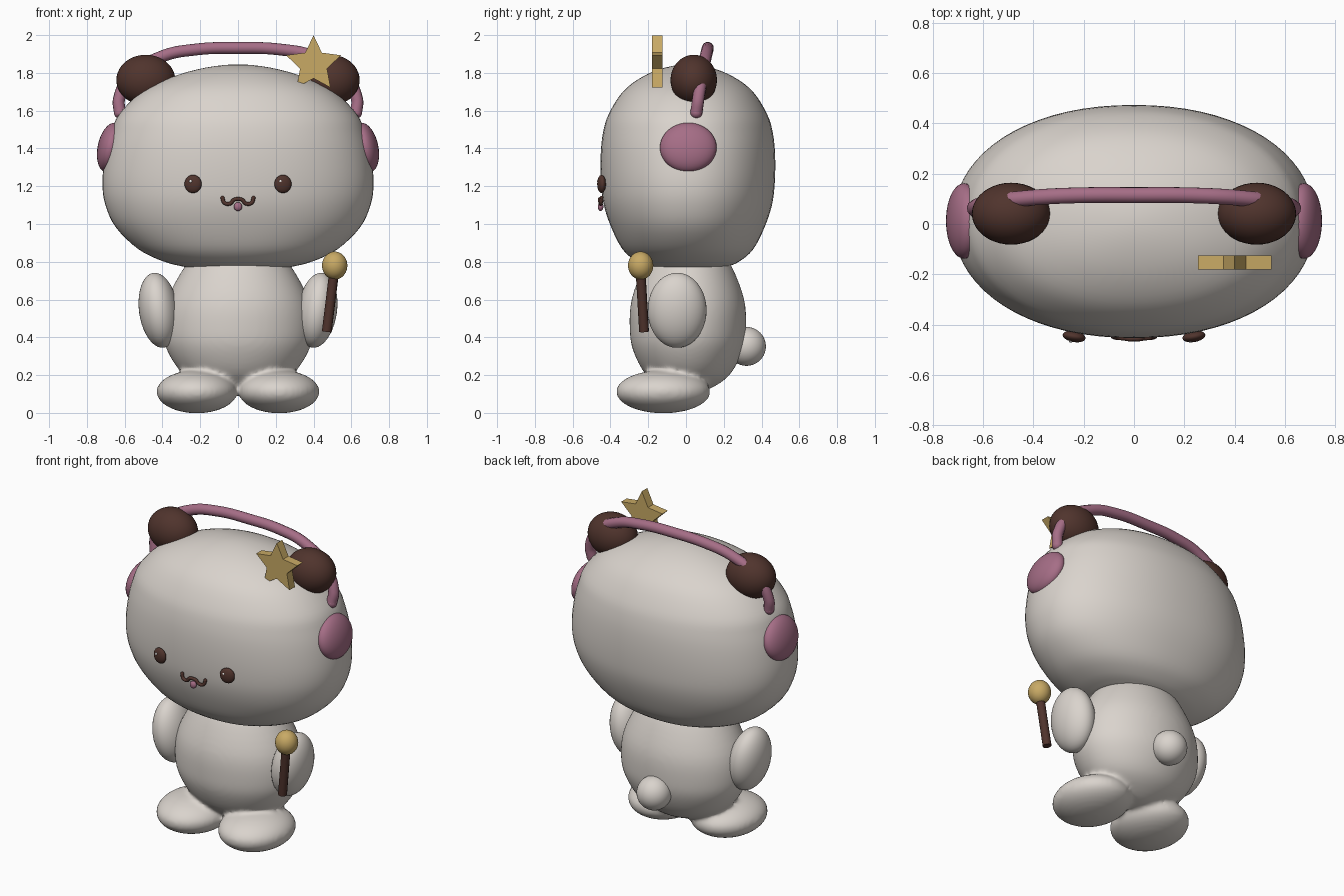
import bpy, bmesh, math
from mathutils import Vector, Matrix, Euler

cube = bpy.data.objects.get("Cube")
if cube:
    bpy.data.objects.remove(cube, do_unlink=True)


def material(name, rgb):
    m = bpy.data.materials.new(name)
    m.use_nodes = True
    m.diffuse_color = (*rgb, 1)
    bsdf = m.node_tree.nodes["Principled BSDF"]
    bsdf.inputs["Base Color"].default_value = (*rgb, 1)
    bsdf.inputs["Roughness"].default_value = 0.6
    return m


CREAM = material("cream", (0.70, 0.655, 0.61))
BROWN = material("dark brown", (0.08, 0.034, 0.026))
PINK = material("dusty pink", (0.38, 0.155, 0.24))
GOLD = material("gold", (0.58, 0.40, 0.13))
WHITE = material("eye glint white", (0.85, 0.82, 0.8))


def finish(bm, name, mat, smooth=True):
    bmesh.ops.recalc_face_normals(bm, faces=bm.faces)
    me = bpy.data.meshes.new(name)
    bm.to_mesh(me)
    bm.free()
    me.materials.append(mat)
    for p in me.polygons:
        p.use_smooth = smooth
    if smooth:
        me.set_sharp_from_angle(angle=math.radians(50))
    ob = bpy.data.objects.new(name, me)
    bpy.context.collection.objects.link(ob)
    return ob


def add_ball(bm, center, radii, rot=(0, 0, 0), seg=40):
    mx = Matrix.LocRotScale(Vector(center), Euler([math.radians(a) for a in rot]), Vector(radii))
    bmesh.ops.create_uvsphere(bm, u_segments=seg, v_segments=seg // 2, radius=1, matrix=mx)


def ball(name, center, radii, mat, rot=(0, 0, 0), seg=40):
    bm = bmesh.new()
    add_ball(bm, center, radii, rot, seg)
    return finish(bm, name, mat)


def smooth_path(points, steps):
    """Catmull-Rom through the points; a zero radius end is treated as a pole."""
    pts = [Vector(p) for p in points]

    def phantom(end, nxt):
        if end.y == 0:
            return Vector((nxt.x, -nxt.y, -nxt.z))
        return 2 * end - nxt
    pts = [phantom(pts[0], pts[1])] + pts + [phantom(pts[-1], pts[-2])]
    out = []
    for a, b, c, d in zip(pts, pts[1:], pts[2:], pts[3:]):
        for i in range(steps):
            t = i / steps
            out.append(0.5 * (2 * b + (c - a) * t + (2 * a - 5 * b + 4 * c - d) * t * t
                              + (3 * b - a - 3 * c + d) * t ** 3))
    return out + [pts[-2]]


def add_loft(bm, rings, cy, power, seg=72, steps=4):
    """Stack of superellipse rings given as (height, half width, half depth)."""
    def sq(v):
        return math.copysign(abs(v) ** (2 / power), v)
    loops = []
    for z, rx, ry in smooth_path(rings, steps):
        angles = [2 * math.pi * i / seg for i in range(seg)]
        loops.append([bm.verts.new((rx * sq(math.cos(a)), cy + ry * sq(math.sin(a)), z))
                      for a in angles])
    for lo, hi in zip(loops, loops[1:]):
        for i in range(seg):
            j = (i + 1) % seg
            bm.faces.new((lo[i], lo[j], hi[j], hi[i]))
    bm.faces.new(loops[0])
    bm.faces.new(loops[-1])
    bmesh.ops.remove_doubles(bm, verts=bm.verts, dist=0.0005)


def tube(name, points, radius, mat):
    cu = bpy.data.curves.new(name, "CURVE")
    cu.dimensions = "3D"
    cu.bevel_depth = radius
    cu.bevel_resolution = 4
    cu.use_fill_caps = True
    sp = cu.splines.new("BEZIER")
    sp.bezier_points.add(len(points) - 1)
    for bp, co in zip(sp.bezier_points, points):
        bp.co = co
        bp.handle_left_type = bp.handle_right_type = "AUTO"
    cu.materials.append(mat)
    ob = bpy.data.objects.new(name, cu)
    bpy.context.collection.objects.link(ob)
    return ob


def mirrored(half):
    """Full symmetric path from a half that ends on the centre line."""
    return half + [(-x, y, z) for x, y, z in reversed(half[:-1])]


# Head
bm = bmesh.new()
add_loft(bm, [(.77, .27, .20), (.80, .39, .27), (.865, .525, .345), (.98, .645, .405),
              (1.1, .702, .445), (1.22, .718, .46), (1.36, .703, .462), (1.48, .673, .45),
              (1.58, .63, .42), (1.7, .51, .345), (1.78, .345, .24), (1.828, .17, .12),
              (1.845, 0, 0)], 0.01, 2.15)
finish(bm, "head", CREAM)

# Body and feet, fused into one soft skin
bm = bmesh.new()
add_loft(bm, [(.10, 0, 0), (.125, .14, .11), (.2, .285, .22), (.33, .375, .29),
              (.45, .398, .308), (.6, .375, .298), (.77, .285, .235), (.86, .2, .17)], 0.01, 2)
for s in (1, -1):
    add_ball(bm, (s * .218, -.12, .112), (.214, .25, .114))
body = finish(bm, "body_and_feet", CREAM)
remesh = body.modifiers.new("fuse", "REMESH")
remesh.mode = "VOXEL"
remesh.voxel_size = 0.013
remesh.use_smooth_shade = True
soften = body.modifiers.new("soften", "SMOOTH")
soften.factor = 0.5
soften.iterations = 10

# Tail
ball("tail", (0, .32, .352), (.103, .103, .103), CREAM)

# Paired parts
for s, side in ((1, "left"), (-1, "right")):
    ball(side + "_arm", (s * .42, -.047, .543), (.104, .156, .2), CREAM, (0, s * 8, 0))
    ball(side + "_ear", (s * .488, .041, 1.762), (.156, .123, .134), BROWN)
    ball(side + "_earphone", (s * .675, .012, 1.405), (.068, .15, .133), PINK, (0, -s * 12, 0))
    ball(side + "_eye", (s * .238, -.447, 1.212), (.046, .022, .048), BROWN, (0, 0, s * 10))
    ball(side + "_eye_glint", (s * .238 - .013, -.466, 1.226), (.008, .005, .008), WHITE, seg=12)

# Headphone band
tube("headphone_band", mirrored([(.625, .055, 1.59), (.63, .065, 1.66), (.56, .085, 1.79),
                                 (.40, .105, 1.888), (.22, .114, 1.924), (0, .115, 1.932)]),
     .032, PINK)
for s, side in ((1, "left"), (-1, "right")):
    ball(side + "_band_end", (s * .625, .055, 1.59), (.032, .032, .032), PINK, seg=20)

# Mouth and tongue
lip = [(.082, -.446, 1.138), (.072, -.45, 1.112), (.042, -.453, 1.108), (.022, -.456, 1.128),
       (0, -.456, 1.132)]
tube("mouth", mirrored(lip), .010, BROWN)
for s, side in ((1, "left"), (-1, "right")):
    ball(side + "_mouth_end", (s * lip[0][0], lip[0][1], lip[0][2]), (.011, .011, .011), BROWN, seg=12)
ball("tongue", (0, -.452, 1.092), (.022, .015, .023), PINK, seg=20)

# Star hair clip
bm = bmesh.new()
rim = []
for i in range(10):
    r = .075 if i % 2 else .153
    a = math.pi * i / 5
    rim.append(bm.verts.new((.4 + r * math.sin(a), -.18, 1.846 + r * math.cos(a))))
face = bm.faces.new(rim)
extruded = bmesh.ops.extrude_face_region(bm, geom=[face])["geom"]
bmesh.ops.translate(bm, vec=(0, .055, 0),
                    verts=[v for v in extruded if isinstance(v, bmesh.types.BMVert)])
finish(bm, "star_clip", GOLD, smooth=False)

# Wand
tube("wand_stick", [(.47, -.222, .43), (.508, -.24, .74)], .026, BROWN)
ball("wand_ball", (.512, -.24, .78), (.067, .067, .074), GOLD)
